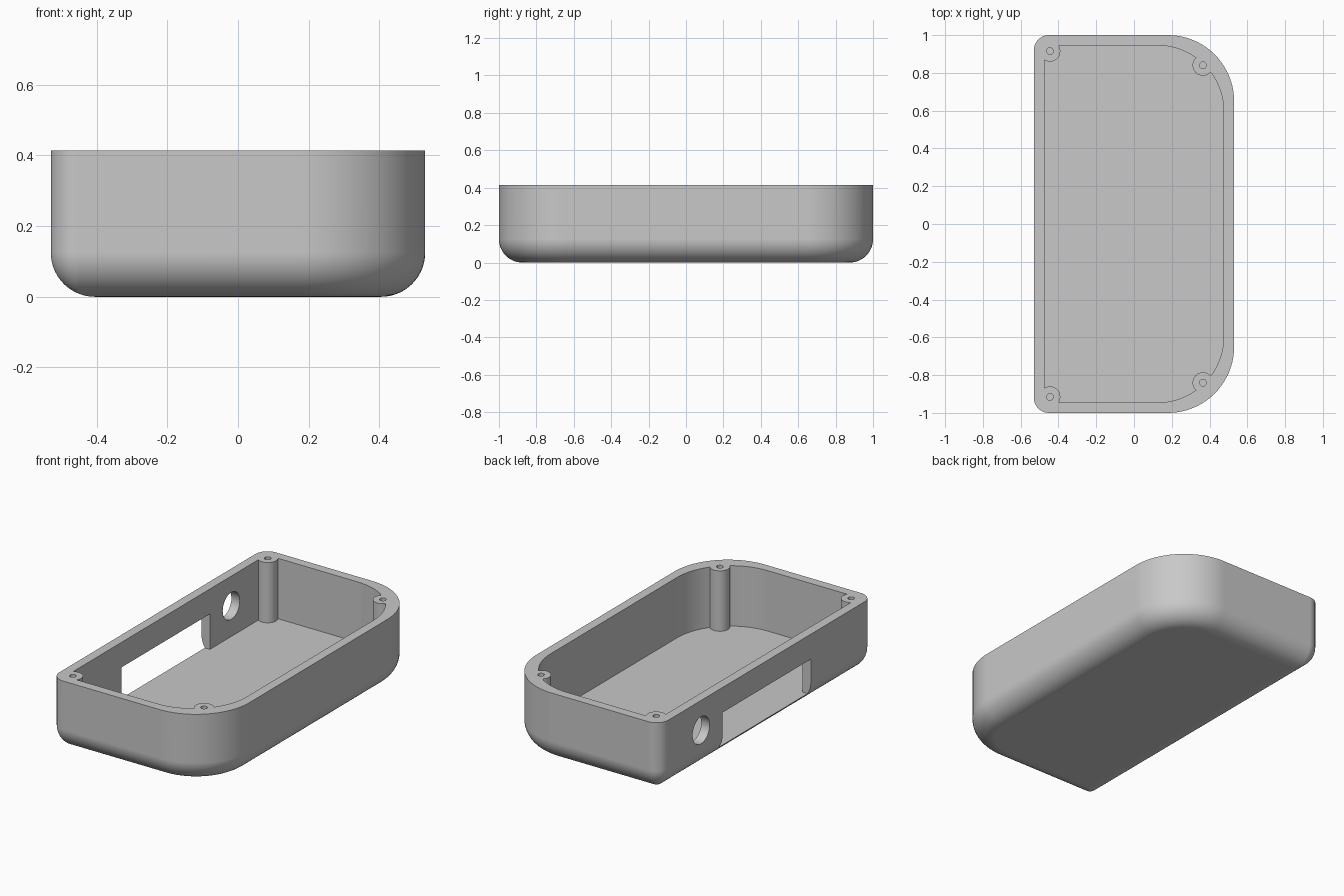
import bpy, bmesh, math
from mathutils import Matrix

cube = bpy.data.objects.get("Cube")
if cube:
    bpy.data.objects.remove(cube, do_unlink=True)

HALF_X, HALF_Y, HEIGHT = 0.53, 1.0, 0.414
WALL, FLOOR, FILLET = 0.055, 0.055, 0.125

grey = bpy.data.materials.new("plain grey")
grey.use_nodes = True
grey.diffuse_color = (0.58, 0.58, 0.58, 1)
grey.node_tree.nodes["Principled BSDF"].inputs["Base Color"].default_value = grey.diffuse_color


def finish(name, bm):
    bmesh.ops.recalc_face_normals(bm, faces=bm.faces)
    mesh = bpy.data.meshes.new(name)
    bm.to_mesh(mesh)
    bm.free()
    mesh.materials.append(grey)
    obj = bpy.data.objects.new(name, mesh)
    bpy.context.collection.objects.link(obj)
    return obj


def outline(hx, hy, r_left, r_right, steps=20):
    """Rounded rectangle with separate radii for the -x and +x corners."""
    points = []
    for i, (sx, sy) in enumerate([(1, 1), (-1, 1), (-1, -1), (1, -1)]):
        r = r_right if sx > 0 else r_left
        for k in range(steps + 1):
            a = math.pi / 2 * (i + k / steps)
            points.append((sx * (hx - r) + r * math.cos(a),
                           sy * (hy - r) + r * math.sin(a)))
    return points


def loft(name, levels):
    """Skin a stack of (z, outline) rings and cap both ends."""
    bm = bmesh.new()
    rings = [[bm.verts.new((x, y, z)) for x, y in pts] for z, pts in levels]
    for low, high in zip(rings, rings[1:]):
        for i in range(len(low)):
            j = (i + 1) % len(low)
            bm.faces.new((low[i], low[j], high[j], high[i]))
    bm.faces.new(rings[0])
    bm.faces.new(rings[-1])
    return finish(name, bm)


def cylinder(name, r, depth, centre, axis="Z"):
    bm = bmesh.new()
    turn = Matrix.Rotation(math.pi / 2, 4, "Y") if axis == "X" else Matrix()
    bmesh.ops.create_cone(bm, cap_ends=True, segments=40, radius1=r, radius2=r,
                          depth=depth, matrix=Matrix.Translation(centre) @ turn)
    return finish(name, bm)


def box(name, size, centre):
    bm = bmesh.new()
    bmesh.ops.create_cube(bm, size=1, matrix=Matrix.Translation(centre)
                          @ Matrix.Diagonal((*size, 1)))
    return finish(name, bm)


def activate(obj):
    bpy.ops.object.select_all(action="DESELECT")
    obj.select_set(True)
    bpy.context.view_layer.objects.active = obj


def cut(target, tool):
    """Subtract the tool from the target and discard it."""
    tool.hide_render = True
    mod = target.modifiers.new("cut", "BOOLEAN")
    mod.operation, mod.solver, mod.object = "DIFFERENCE", "EXACT", tool
    activate(target)
    bpy.ops.object.modifier_apply(modifier=mod.name)
    bpy.data.objects.remove(tool, do_unlink=True)


# Outer shell with a rounded bottom edge
levels = []
for k in range(15):
    a = math.pi / 2 * k / 14
    inset = FILLET * (1 - math.sin(a))
    levels.append((FILLET * (1 - math.cos(a)),
                   outline(HALF_X - inset, HALF_Y - inset,
                           max(0.08 - inset, 0.004), 0.35 - inset)))
levels.append((HEIGHT, outline(HALF_X, HALF_Y, 0.08, 0.35)))
case = loft("case_tray", levels)

# Cavity, leaving a round screw post in each corner
inner = outline(HALF_X - WALL, HALF_Y - WALL, 0.01, 0.35)
cavity = loft("cavity_cutter", [(FLOOR, inner), (0.6, inner)])
posts = [(x, s * y) for x, y in ((-0.445, 0.915), (0.365, 0.84)) for s in (-1, 1)]
for x, y in posts:
    cut(cavity, cylinder("post", 0.055, 1.6, (x, y, 0.4)))
cut(case, cavity)

# Screw holes in the posts
for x, y in posts:
    cut(case, cylinder("screw_hole", 0.018, 0.5, (x, y, HEIGHT)))

# Long slot and round port through the straight side wall
cut(case, box("slot", (0.2, 0.83, 0.21), (-0.53, 0, FLOOR + 0.105)))
cut(case, cylinder("port", 0.08, 0.2, (-0.53, 0.615, 0.237), "X"))

# Smooth curves, crisp edges
activate(case)
bpy.ops.object.shade_smooth_by_angle(angle=math.radians(30))
weighted = case.modifiers.new("even shading", "WEIGHTED_NORMAL")
weighted.keep_sharp = True
